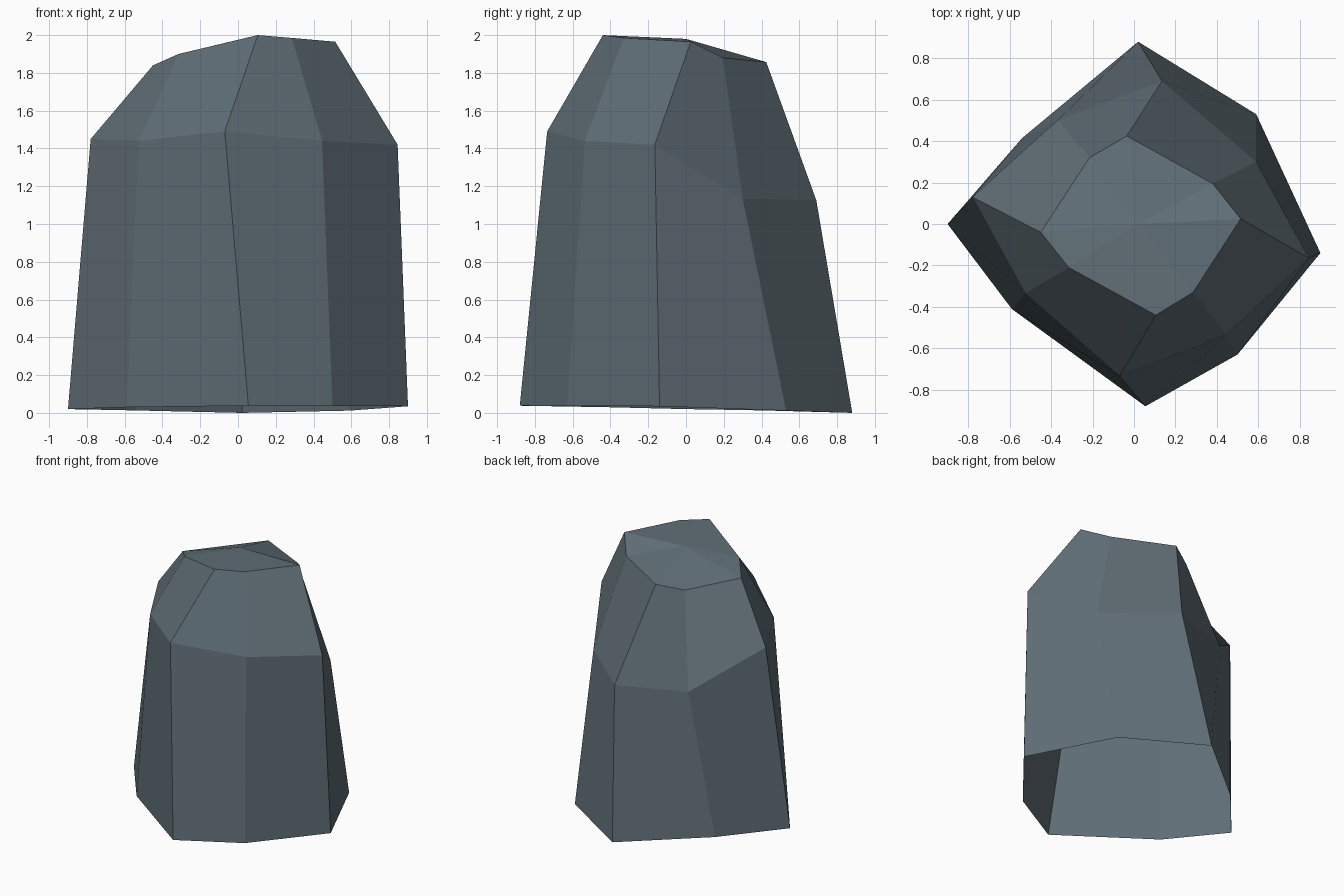
import bpy
import bmesh

# Three irregular eight-sided rings, listed clockwise from the back
base = [(0.02, 0.88, 0.0), (0.59, 0.53, 0.012), (0.90, -0.14, 0.035), (0.50, -0.63, 0.037),
        (0.055, -0.88, 0.038), (-0.59, -0.41, 0.03), (-0.90, 0.0, 0.02), (-0.54, 0.415, 0.013)]
shoulder = [(0.135, 0.69, 1.125), (0.59, 0.30, 1.135), (0.845, -0.165, 1.42), (0.445, -0.535, 1.44),
            (-0.07, -0.735, 1.49), (-0.525, -0.335, 1.44), (-0.78, 0.13, 1.45), (-0.37, 0.50, 1.134)]
crown = [(-0.035, 0.425, 1.857), (0.38, 0.195, 1.88), (0.515, 0.025, 1.965), (0.285, -0.33, 1.985),
         (0.105, -0.44, 2.0), (-0.315, -0.21, 1.90), (-0.45, -0.04, 1.84), (-0.215, 0.32, 1.82)]
peak = (0.02, 0.0, 1.98)

bm = bmesh.new()
rings = [[bm.verts.new(p) for p in ring] for ring in (base, shoulder, crown)]

# Rock walls, open underneath
for low, high in zip(rings, rings[1:]):
    for i in range(8):
        j = (i + 1) % 8
        bm.faces.new((low[j], low[i], high[i], high[j]))

# Faceted cap
centre = bm.verts.new(peak)
top = rings[-1]
for i in range(8):
    bm.faces.new((top[(i + 1) % 8], top[i], centre))

bm.normal_update()
mesh = bpy.data.meshes.new("rock")
bm.to_mesh(mesh)
bm.free()

# Slate colour
slate = bpy.data.materials.new("slate grey")
slate.diffuse_color = (0.115, 0.155, 0.18, 1.0)
mesh.materials.append(slate)

rock = bpy.data.objects.new("rock", mesh)
bpy.context.collection.objects.link(rock)
